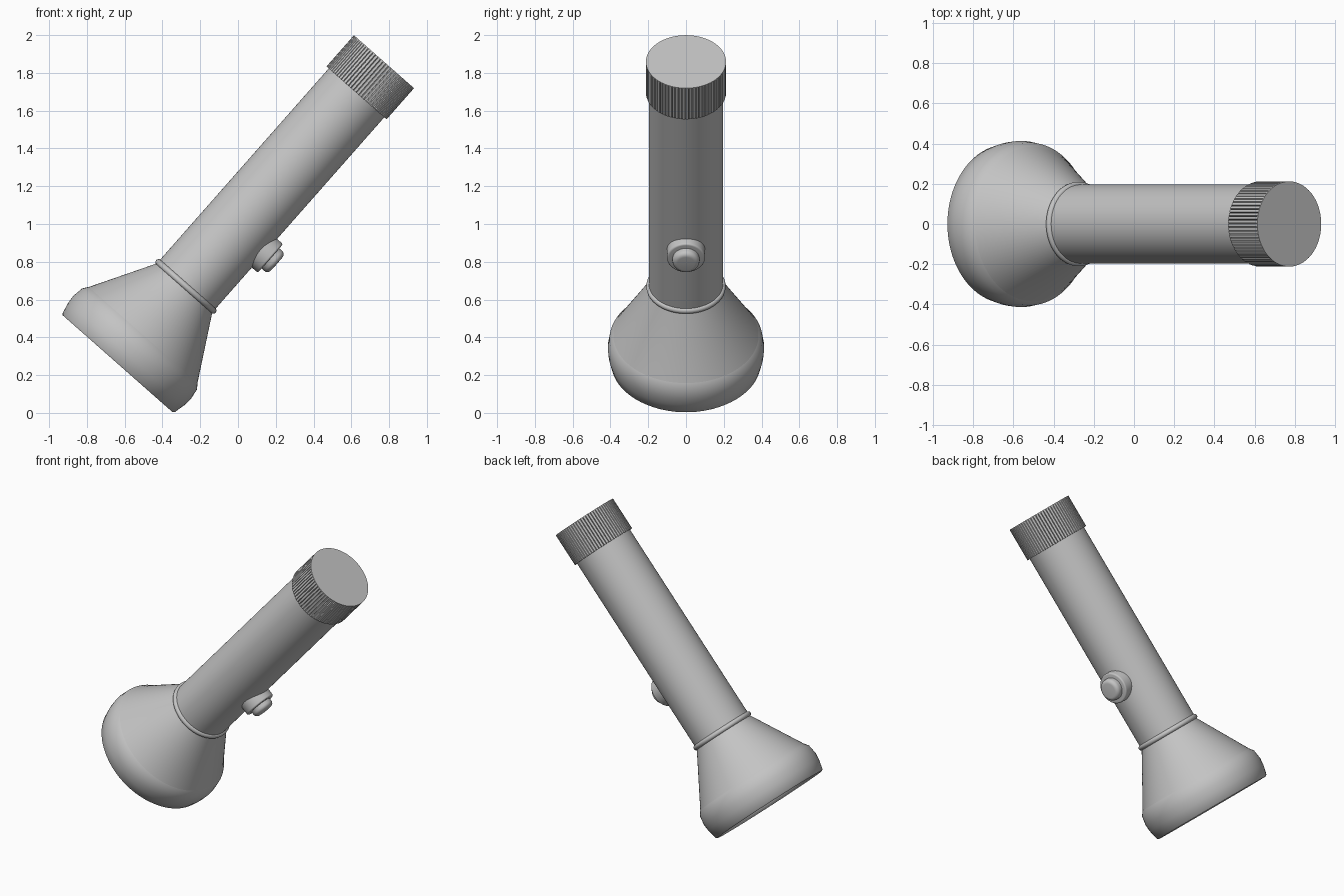
import bpy, bmesh, math
from mathutils import Matrix, Vector

cube = bpy.data.objects.get("Cube")
if cube:
    bpy.data.objects.remove(cube, do_unlink=True)

grey = bpy.data.materials.new("plain_grey")
grey.use_nodes = True
grey.diffuse_color = (0.55, 0.55, 0.55, 1)
grey.node_tree.nodes["Principled BSDF"].inputs["Base Color"].default_value = (0.55, 0.55, 0.55, 1)

# Torch is built upright along local z, then tilted to rest on its lens rim
TILT = Matrix.Translation((-0.637, 0, 0.26)) @ Matrix.Rotation(math.radians(41.4), 4, 'Y')


def finish(name, bm, placement=Matrix(), angle=30):
    bmesh.ops.remove_doubles(bm, verts=bm.verts, dist=1e-5)
    bmesh.ops.recalc_face_normals(bm, faces=bm.faces)
    mesh = bpy.data.meshes.new(name)
    bm.to_mesh(mesh)
    bm.free()
    obj = bpy.data.objects.new(name, mesh)
    bpy.context.collection.objects.link(obj)
    obj.matrix_world = TILT @ placement
    mesh.materials.append(grey)
    bpy.ops.object.select_all(action='DESELECT')
    obj.select_set(True)
    bpy.context.view_layer.objects.active = obj
    bpy.ops.object.shade_smooth_by_angle(angle=math.radians(angle))


def lathe(name, profile, placement=Matrix(), steps=96, angle=30):
    """Spin (radius, height) points around local z."""
    bm = bmesh.new()
    verts = [bm.verts.new((r, 0, h)) for r, h in profile]
    edges = [bm.edges.new(pair) for pair in zip(verts, verts[1:])]
    bmesh.ops.spin(bm, geom=verts + edges, cent=(0, 0, 0), axis=(0, 0, 1),
                   angle=math.tau, steps=steps, use_merge=True)
    finish(name, bm, placement, angle)


def arc(r, h, size, start, end, n=8):
    angles = [math.radians(start + (end - start) * i / n) for i in range(n + 1)]
    return [(r + size * math.cos(a), h + size * math.sin(a)) for a in angles]


# Head: rounded rim running into an open reflector dish, and the outer cone
lathe("lens_rim", [(0.368, 0.02), (0.376, 0.005), (0.388, 0), (0.396, 0.008),
                   (0.41, 0.07), (0.414, 0.115), (0.405, 0.175), (0.385, 0.203)],
      angle=60)
lathe("reflector", [(0.368, 0.02), (0.335, 0.1), (0.295, 0.18), (0.25, 0.25),
                    (0.195, 0.32), (0.13, 0.37), (0.06, 0.4), (0, 0.405)])
lathe("bulb", [(0.045, 0.405), (0.045, 0.33)] + arc(0, 0.33, 0.045, 0, -90), steps=32)
lathe("head_cone", [(0.387, 0.198), (0.199, 0.53), (0.19, 0.55)])

# Neck ring and barrel
lathe("neck_ring", arc(0.193, 0.546, 0.017, -90, 90))
lathe("barrel", [(0.196, 0.53), (0.196, 1.93)])

# End cap with narrow grip grooves
bm = bmesh.new()
RIBS = 72
outline = []
for i in range(RIBS):
    for part, radius in ((0, 0.212), (0.7, 0.212), (0.85, 0.204)):
        a = math.tau * (i + part) / RIBS
        outline.append(bm.verts.new((radius * math.cos(a), radius * math.sin(a), 1.912)))
base = bm.faces.new(outline)
top = bmesh.ops.extrude_face_region(bm, geom=[base])["geom"]
bmesh.ops.translate(bm, vec=Vector((0, 0, 0.218)),
                    verts=[g for g in top if isinstance(g, bmesh.types.BMVert)])
finish("end_cap", bm, angle=20)
lathe("end_cap_disc", [(0, 2.132), (0.212, 2.132), (0.212, 2.127)])

# Switch on the underside of the barrel, pointing along local x
switch = Matrix.Translation((0, 0, 0.953)) @ Matrix.Rotation(math.radians(90), 4, 'Y')
lathe("switch_base", [(0.101, 0.15)] + arc(0.091, 0.228, 0.01, 0, 90, 4) + [(0, 0.238)],
      switch, 48)
lathe("switch_button", [(0.071, 0.23)] + arc(0.046, 0.257, 0.025, 0, 90, 6) + [(0, 0.283)],
      switch, 48)
